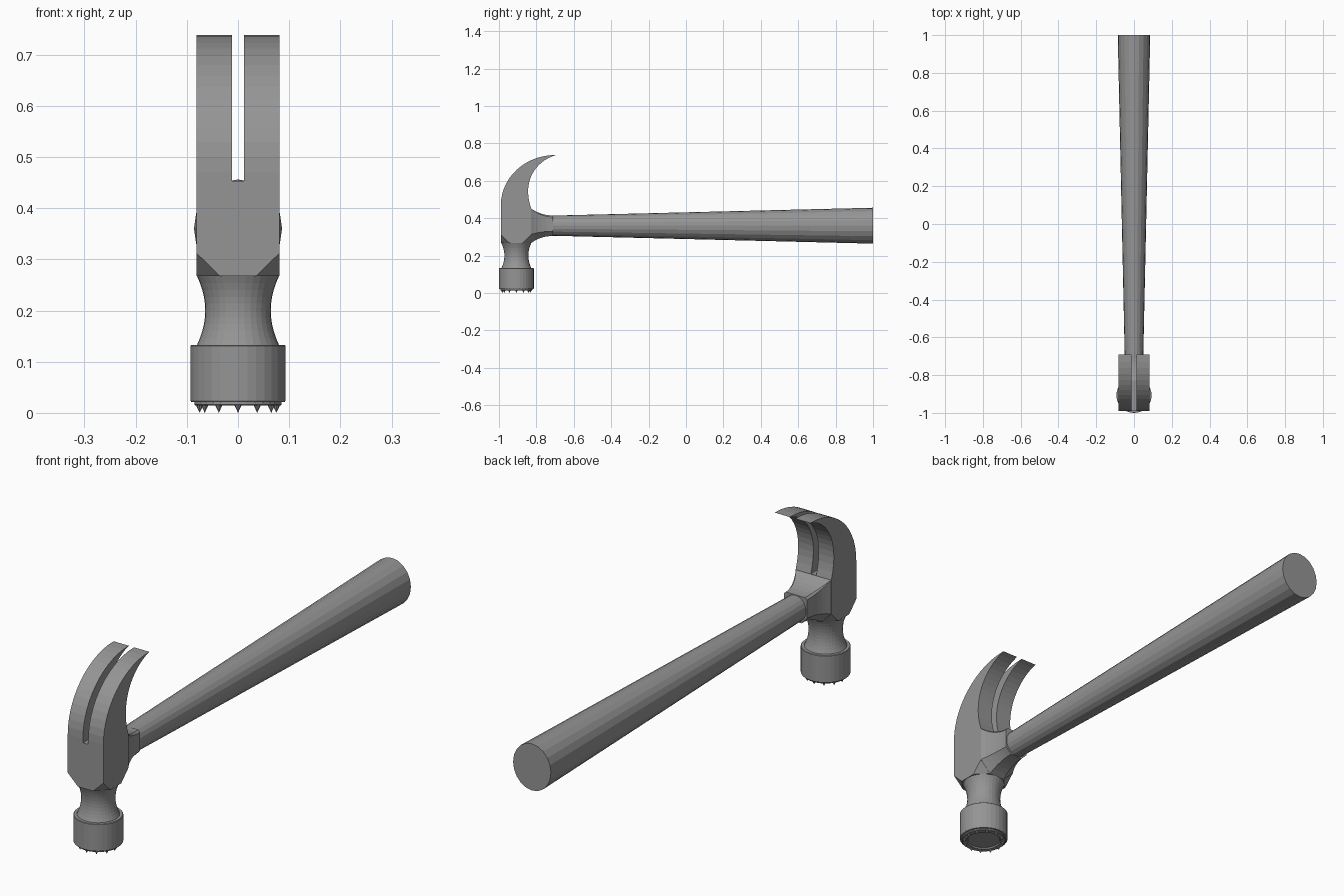
import bpy, bmesh
from math import sin, cos, pi
from mathutils import Vector
from mathutils.geometry import interpolate_bezier

if "Cube" in bpy.data.objects:
    bpy.data.objects.remove(bpy.data.objects["Cube"])

CY, CZ = -0.907, 0.36      # head axis (y) and handle axis (z)

grey = bpy.data.materials.new("dark_grey")
grey.diffuse_color = (0.3, 0.3, 0.3, 1)
grey.use_nodes = True
grey.node_tree.nodes["Principled BSDF"].inputs["Base Color"].default_value = grey.diffuse_color


def finish(bm, name):
    bmesh.ops.recalc_face_normals(bm, faces=bm.faces)
    me = bpy.data.meshes.new(name)
    bm.to_mesh(me)
    bm.free()
    me.materials.append(grey)
    ob = bpy.data.objects.new(name, me)
    bpy.context.collection.objects.link(ob)
    return ob


def loft(name, rings):
    """Skin a list of equal-length point rings and cap both ends."""
    bm = bmesh.new()
    vs = [[bm.verts.new(p) for p in r] for r in rings]
    n = len(rings[0])
    for a, b in zip(vs, vs[1:]):
        for i in range(n):
            j = (i + 1) % n
            bm.faces.new((a[i], a[j], b[j], b[i]))
    bm.faces.new(vs[0])
    bm.faces.new(vs[-1])
    bmesh.ops.remove_doubles(bm, verts=bm.verts, dist=1e-5)
    return finish(bm, name)


def circle(r, z, n=32):
    return [(r * cos(2 * pi * i / n), CY + r * sin(2 * pi * i / n), z) for i in range(n)]


def chamfered(w, lo, hi, cb, ct):
    """Eight-point section (u, v): half width w, bottom and top corner cuts cb, ct."""
    half = [(w - cb, lo), (w, lo + cb), (w, hi - ct), (w - ct, hi)]
    return half + [(-u, v) for u, v in reversed(half)]


# striking face and waisted neck, turned about the vertical head axis
prof = [(0.062, 0.019), (0.066, 0.014), (0.083, 0.014), (0.085, 0.016), (0.085, 0.021),
        (0.091, 0.021), (0.093, 0.024), (0.093, 0.131), (0.091, 0.133), (0.08, 0.133)]
for i in range(1, 11):
    t = i / 5 - 1
    prof.append((0.064 + 0.016 * t * t, 0.2 + 0.067 * t))
prof.append((0.08, 0.268))
loft("striking_head", [circle(r, z) for r, z in prof])

# ring of small teeth on the striking face
bm = bmesh.new()
for i in range(12):
    a = i * pi / 6
    c = Vector((0.075 * cos(a), CY + 0.075 * sin(a), 0))
    base = [bm.verts.new(c + Vector((0.007 * cos(k * pi / 4), 0.007 * sin(k * pi / 4), 0.015)))
            for k in range(8)]
    tip = bm.verts.new(c)
    bm.faces.new(base)
    for k in range(8):
        bm.faces.new((base[k], base[(k + 1) % 8], tip))
finish(bm, "face_teeth")

# head block: square above, corners cut away to an octagon below
H = 0.081


def block_ring(c, z):
    return [(u, -0.909 + v, z) for u, v in chamfered(H, -H, H, c, c)]


loft("head_block", [block_ring(0.046, 0.267), block_ring(0.0001, 0.312),
                    block_ring(0.0001, 0.453)])

# two claw prongs from one curved side profile
outer = [(-0.99, 0.453)]
outer += [(-0.698 - 0.292 * cos(a), 0.47 + 0.268 * sin(a))
          for a in [i * pi / 28 for i in range(15)]]
inner = interpolate_bezier(Vector((-0.692, 0.738, 0)), Vector((-0.80, 0.71, 0)),
                           Vector((-0.88, 0.60, 0)), Vector((-0.828, 0.453, 0)), 16)
for side, name in ((1, "claw_right"), (-1, "claw_left")):
    loft(name, [[(side * x, p[0], p[1]) for p in outer + list(inner)]
                for x in (0.012, H)])

# flared socket joining block and handle
rings = []
for i in range(7):
    t = i / 6
    f = (1 - t) ** 2.2
    w = 0.052 + (H - 0.052) * f
    lo, hi = 0.305 - 0.038 * f, 0.415 + 0.037 * f
    cb = 0.025 + 0.021 * f
    ct = 0.008 * (1 - f) + 0.0002
    rings.append([(u, -0.829 + 0.119 * t, v) for u, v in chamfered(w, lo, hi, cb, ct)])
loft("handle_socket", rings)

# tapered oval handle
N = 20
loft("handle", [[(rx * cos(2 * pi * i / N), y, CZ + rz * sin(2 * pi * i / N)) for i in range(N)]
                for y, rx, rz in ((-0.75, 0.048, 0.053), (1.0, 0.086, 0.096))])
